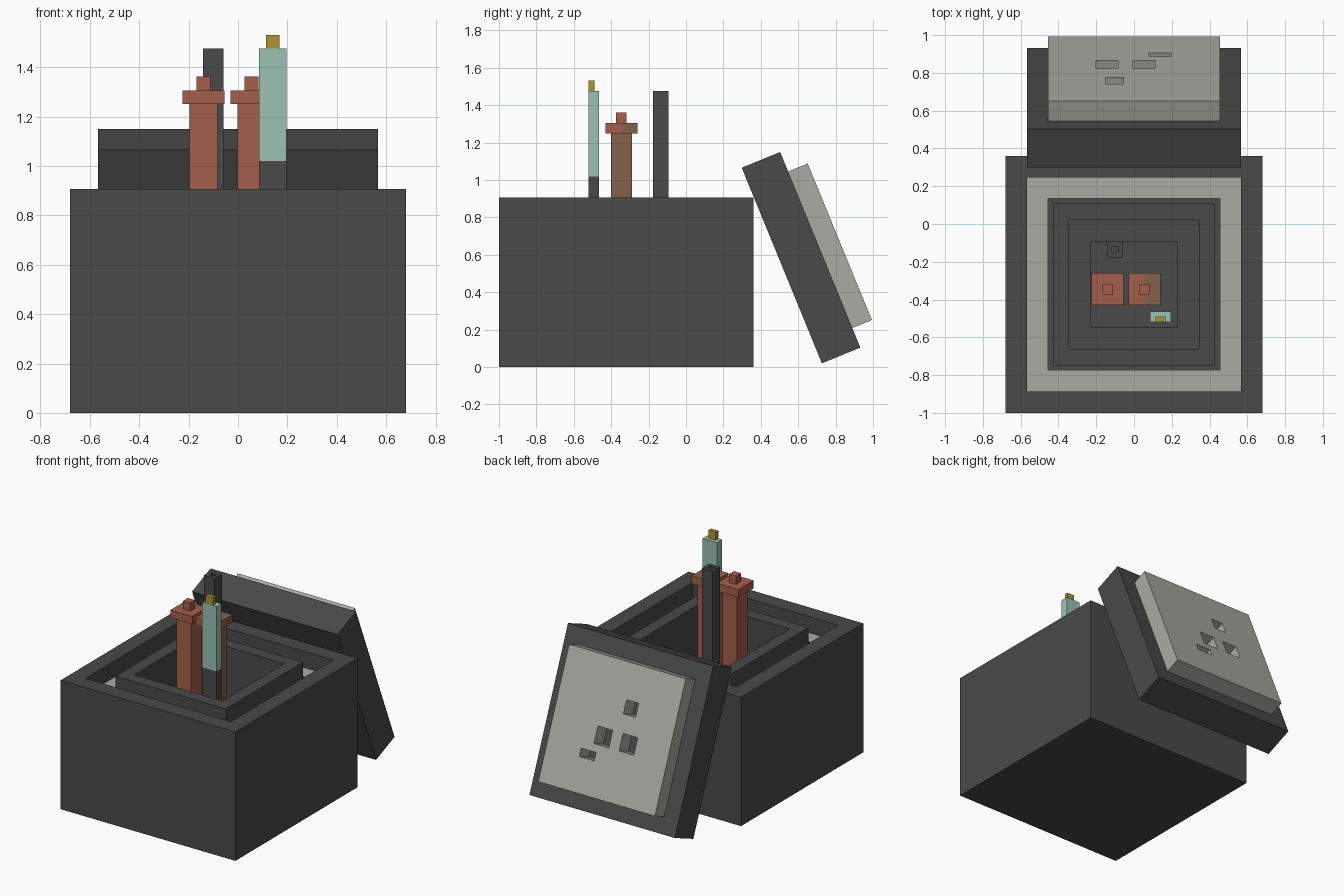
import bpy, bmesh, math
from mathutils import Vector, Matrix

old = bpy.data.objects.get("Cube")
if old:
    bpy.data.objects.remove(old, do_unlink=True)


def material(name, rgb):
    m = bpy.data.materials.new(name)
    m.use_nodes = True
    m.diffuse_color = (*rgb, 1)
    m.node_tree.nodes["Principled BSDF"].inputs["Base Color"].default_value = (*rgb, 1)
    return m


dark = material("charcoal", (0.067, 0.067, 0.067))
stone = material("pale stone", (0.41, 0.41, 0.37))
red = material("brick red", (0.376, 0.112, 0.072))
brown = material("brown", (0.235, 0.117, 0.072))
mint = material("mint", (0.328, 0.539, 0.451))
gold = material("gold", (0.423, 0.301, 0.033))


def finish(name, bm, mats):
    bmesh.ops.recalc_face_normals(bm, faces=bm.faces)
    mesh = bpy.data.meshes.new(name)
    bm.to_mesh(mesh)
    bm.free()
    for m in mats:
        mesh.materials.append(m)
    ob = bpy.data.objects.new(name, mesh)
    bpy.context.collection.objects.link(ob)
    return ob


def add_box(bm, lo, hi):
    lo, hi = Vector(lo), Vector(hi)
    mat = Matrix.Translation((lo + hi) / 2) @ Matrix.Diagonal((*(hi - lo), 1))
    return bmesh.ops.create_cube(bm, size=1, matrix=mat)


def box(name, lo, hi, *mats):
    bm = bmesh.new()
    add_box(bm, lo, hi)
    return finish(name, bm, mats)


def square_loft(name, cx, cy, profile, mats, accent=None):
    """Sweep a (half width, height) profile round a square and cap both ends."""
    bm = bmesh.new()
    rings = [[bm.verts.new((cx + sx * r, cy + sy * r, z))
              for sx, sy in ((-1, -1), (1, -1), (1, 1), (-1, 1))] for r, z in profile]
    for i, (a, b) in enumerate(zip(rings, rings[1:])):
        for k in range(4):
            n = (k + 1) % 4
            f = bm.faces.new((a[k], a[n], b[n], b[k]))
            f.material_index = int(i == accent)
    bm.faces.new(rings[0])
    bm.faces.new(rings[-1])
    return finish(name, bm, mats)


# Outer casing with a pale ledge just below the rim
top, floor, mid = 0.907, 0.11, -0.32
square_loft("casing", 0, mid, [(0.68, 0), (0.68, top), (0.567, top), (0.567, 0.793),
                               (0.454, 0.793), (0.454, floor)], [dark, stone], accent=3)

# Inner bin with a stepped hollow
square_loft("inner_bin", 0, mid, [(0.43, floor), (0.43, top), (0.343, top), (0.343, 0.23),
                                  (0.227, 0.23), (0.227, 0.15)], [dark])

# Hollow dark rod at the back
square_loft("dark_rod", -0.1, -0.135, [(0.042, 0.15), (0.042, 1.475), (0.016, 1.475),
                                       (0.016, 1.42)], [dark])


# Red posts with caps and knobs; the left one is partly brown
def post(side, cx, two_tone):
    cy = -0.345
    parts = (("shaft", 0.057, 0.15, 1.25), ("cap", 0.085, 1.25, 1.305),
             ("knob", 0.028, 1.305, 1.362))
    for part, r, z0, z1 in parts:
        bm = bmesh.new()
        add_box(bm, (cx - r, cy - r, z0), (cx + r, cy + r, z1))
        if two_tone and part == "cap":
            for normal in ((1, 0, 0), (0, 1, 0)):
                bmesh.ops.bisect_plane(bm, geom=bm.verts[:] + bm.edges[:] + bm.faces[:],
                                       plane_co=(cx, cy, z0), plane_no=normal)
        bm.normal_update()
        for f in bm.faces:
            c, n = f.calc_center_median(), f.normal
            if part == "shaft":
                paint = n.x > 0.5
            else:
                paint = part == "cap" and c.x > cx + 0.01 and (
                    n.z > 0.5 or (n.x > 0.5 and c.y > cy))
            f.material_index = int(two_tone and paint)
        finish(f"{side}_post_{part}", bm, [red, brown])


post("right", -0.14, False)
post("left", 0.055, True)

# Mint stick with a dark grip and gold tip
box("stick_grip", (0.085, -0.52, 0.15), (0.197, -0.464, 1.02), dark)
box("stick_body", (0.085, -0.52, 1.02), (0.197, -0.464, 1.475), mint)
box("stick_tip", (0.113, -0.52, 1.475), (0.168, -0.49, 1.531), gold)

# Lid leaning on the back, with a raised pale panel
lean = Matrix.Translation((0, 0.615, 0.585)) @ Matrix.Rotation(math.radians(22.3), 4, "X")
lid = box("lid", (-0.566, -0.111, -0.565), (0.566, 0.111, 0.565), dark)
panel = box("lid_panel", (-0.454, 0.111, -0.452), (0.454, 0.224, 0.452), stone)

# Square holes through the panel: x range, then height range
bm = bmesh.new()
for x0, x1, z0, z1 in ((-0.2, -0.085, -0.115, 0.0), (-0.005, 0.11, -0.115, 0.0),
                       (-0.15, -0.056, 0.122, 0.214), (0.08, 0.196, -0.222, -0.167)):
    add_box(bm, (x0, 0.05, z0), (x1, 0.3, z1))
cutter = finish("panel_cutter", bm, [stone])
cutter.hide_render = True
cut = panel.modifiers.new("holes", "BOOLEAN")
cut.operation, cut.solver, cut.object = "DIFFERENCE", "EXACT", cutter
bpy.context.view_layer.update()
cut_mesh = bpy.data.meshes.new_from_object(
    panel.evaluated_get(bpy.context.evaluated_depsgraph_get()))
panel.modifiers.clear()
panel.data = cut_mesh
bpy.data.objects.remove(cutter, do_unlink=True)
for ob in (lid, panel):
    ob.matrix_world = lean
